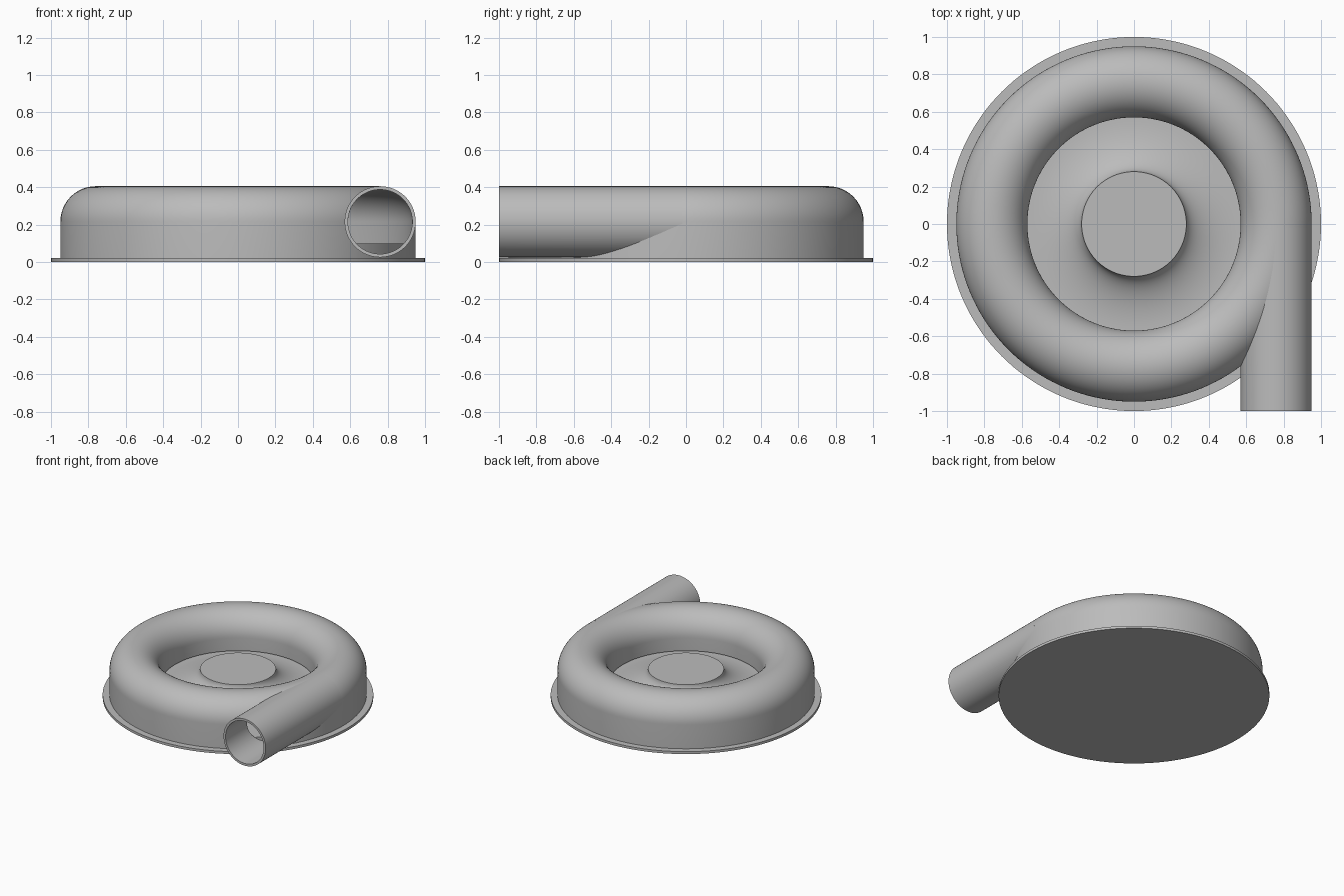
import bpy, bmesh
from math import sin, cos, pi, radians

if "Cube" in bpy.data.objects:
    bpy.data.objects.remove(bpy.data.objects["Cube"])

grey = bpy.data.materials.new("metal grey")
grey.use_nodes = True
COLOUR = (0.5, 0.5, 0.5, 1)
grey.diffuse_color = COLOUR
grey.node_tree.nodes["Principled BSDF"].inputs["Base Color"].default_value = COLOUR

RING, DUCT_Z = 0.76, 0.215      # volute centreline radius and height
OUTER, INNER = 0.19, 0.172      # duct radii
SEG = 144


def finish(bm, name):
    bmesh.ops.remove_doubles(bm, verts=bm.verts, dist=1e-5)
    bmesh.ops.recalc_face_normals(bm, faces=bm.faces)
    mesh = bpy.data.meshes.new(name)
    bm.to_mesh(mesh)
    bm.free()
    mesh.materials.append(grey)
    obj = bpy.data.objects.new(name, mesh)
    bpy.context.collection.objects.link(obj)
    return obj


def lathe(name, profile, closed):
    """Spin a (radius, height) profile round the z axis."""
    bm = bmesh.new()
    vs = [bm.verts.new((r, 0, z)) for r, z in profile]
    pairs = list(zip(vs, vs[1:])) + ([(vs[-1], vs[0])] if closed else [])
    edges = [bm.edges.new(p) for p in pairs]
    bmesh.ops.spin(bm, geom=vs + edges, cent=(0, 0, 0), axis=(0, 0, 1),
                   angle=2 * pi, steps=SEG, use_merge=True)
    return finish(bm, name)


def tube(name, radii, y0, y1, sides=96):
    """Cylinder along y; two radii give an open pipe, one gives a solid."""
    bm = bmesh.new()
    rings = []
    for r, y in [(r, y) for r in radii for y in (y0, y1)]:
        rings.append([bm.verts.new((RING + r * cos(2 * pi * i / sides), y,
                                    DUCT_Z + r * sin(2 * pi * i / sides)))
                      for i in range(sides)])
    if len(radii) == 1:
        links = [(0, 1)]
        for ring in rings:
            bm.faces.new(ring)
    else:
        links = [(0, 1), (1, 3), (3, 2), (2, 0)]
    for a, b in links:
        for i in range(sides):
            j = (i + 1) % sides
            bm.faces.new((rings[a][i], rings[a][j], rings[b][j], rings[b][i]))
    return finish(bm, name)


def arch(r, steps=32):
    """Half circle over the duct, from outside to inside."""
    return [(RING + r * cos(pi * i / steps), DUCT_Z + r * sin(pi * i / steps))
            for i in range(steps + 1)]


def activate(obj):
    bpy.ops.object.select_all(action="DESELECT")
    obj.select_set(True)
    bpy.context.view_layer.objects.active = obj


def cut(obj, cutter):
    mod = obj.modifiers.new("cut", "BOOLEAN")
    mod.operation, mod.solver, mod.object = "DIFFERENCE", "EXACT", cutter
    activate(obj)
    bpy.ops.object.modifier_apply(modifier=mod.name)


# Spiral housing shell: rounded top, straight outer wall, short inner lip
lip = 0.11
shell = ([(RING + OUTER, 0.02)] + arch(OUTER)
         + [(RING - OUTER, lip), (RING - INNER, lip)]
         + arch(INNER)[::-1] + [(RING + INNER, 0.02)])
housing = lathe("volute_housing", shell, True)

# Outlet pipe, tangent to the housing
outlet = tube("outlet_pipe", (OUTER, INNER), -1, -0.02)

# Open the duct between pipe and housing
bore = tube("bore_cutter", (INNER,), -1.1, -0.03)
hollow = lathe("hollow_cutter", [(RING + INNER, 0.0)] + arch(INNER)
               + [(RING - INNER, 0.0)], True)
cut(housing, bore)
cut(outlet, hollow)
for helper in (bore, hollow):
    bpy.data.objects.remove(helper)

# Back plate with rim flange, raised floor and flared centre hub
floor, hub_r, hub_z, flare_r = 0.10, 0.28, 0.23, 0.565
flare = [(flare_r - (flare_r - hub_r) * sin(pi / 2 * i / 16),
          hub_z - (hub_z - floor) * cos(pi / 2 * i / 16)) for i in range(17)]
flare = [(flare_r - (flare_r - hub_r) * sin(pi / 2 * i / 16),
          floor + (hub_z - floor) * (1 - cos(pi / 2 * i / 16))) for i in range(17)]
plate = lathe("back_plate", [(0, 0), (1, 0), (1, 0.02), (0.93, 0.02), (0.93, floor)]
              + flare + [(0, hub_z)], False)

for part in (housing, outlet, plate):
    activate(part)
    bpy.ops.object.shade_smooth_by_angle(angle=radians(30))
